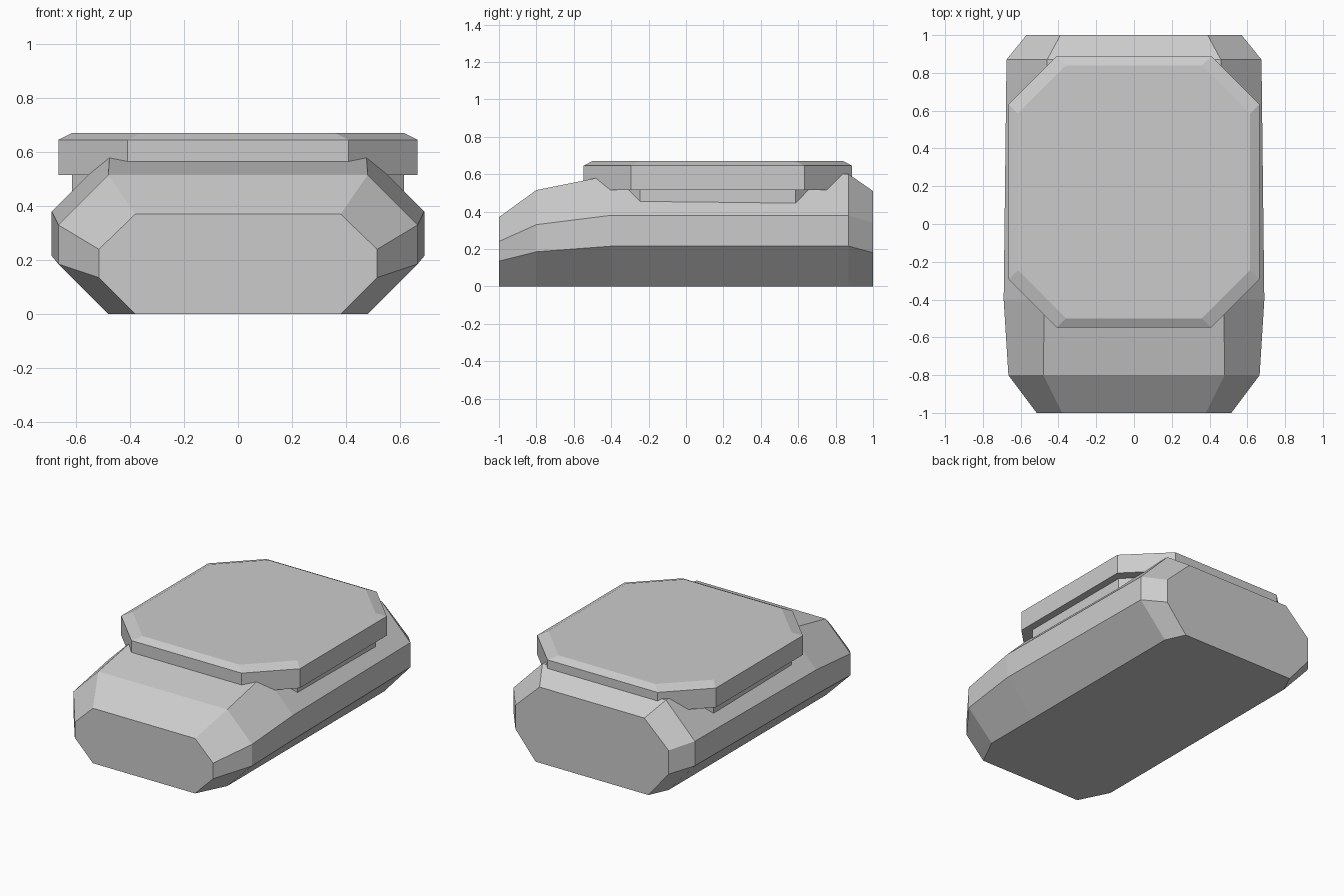
import bpy
import bmesh

cube = bpy.data.objects.get("Cube")
if cube:
    bpy.data.objects.remove(cube, do_unlink=True)

grey = bpy.data.materials.new("plain_grey")
grey.use_nodes = True
colour = (0.6, 0.6, 0.6, 1)
grey.diffuse_color = colour
grey.node_tree.nodes["Principled BSDF"].inputs["Base Color"].default_value = colour


def loft(name, rings):
    """Skin a closed, capped solid through rings of equal point count."""
    bm = bmesh.new()
    loops = [[bm.verts.new(p) for p in ring] for ring in rings]
    count = len(loops[0])
    for a, b in zip(loops, loops[1:]):
        for i in range(count):
            j = (i + 1) % count
            bm.faces.new((a[i], a[j], b[j], b[i]))
    bm.faces.new(loops[0])
    bm.faces.new(loops[-1])
    bmesh.ops.recalc_face_normals(bm, faces=bm.faces)
    mesh = bpy.data.meshes.new(name)
    bm.to_mesh(mesh)
    bm.free()
    mesh.materials.append(grey)
    obj = bpy.data.objects.new(name, mesh)
    bpy.context.collection.objects.link(obj)
    return obj


def hull_ring(y, base_x, side_x, low_z, high_z, top_x, top_z):
    """Eight-sided cross-section, mirrored about the centre."""
    half = [(base_x, 0), (side_x, low_z), (side_x, high_z), (top_x, top_z)]
    outline = half + [(-x, z) for x, z in reversed(half)]
    return [(x, y, z) for x, z in outline]


def clipped_ring(half_x, half_y, cut, z, centre_y=0.17):
    """Rectangle with clipped corners, lying flat at height z."""
    a, b = half_x - cut, half_y - cut
    quarter = [(half_x, b), (a, half_y)]
    right = [(x, -y) for x, y in reversed(quarter)] + quarter
    outline = right + [(-x, -y) for x, y in right]
    return [(x, y + centre_y, z) for x, y in outline]


# Faceted hull: nose, shoulder, long body, tail
loft("hull", [
    hull_ring(-1.0, 0.38, 0.515, 0.135, 0.24, 0.38, 0.37),
    hull_ring(-0.8, 0.48, 0.665, 0.185, 0.33, 0.48, 0.515),
    hull_ring(-0.4, 0.48, 0.69, 0.215, 0.38, 0.475, 0.595),
    hull_ring(0.87, 0.48, 0.675, 0.215, 0.38, 0.46, 0.6),
    hull_ring(1.0, 0.42, 0.57, 0.18, 0.34, 0.39, 0.51),
])

# Narrow neck sunk into the hull
loft("neck", [clipped_ring(0.615, 0.67, 0.255, z) for z in (0.42, 0.53)])

# Overhanging top plate with a bevelled rim
loft("top_plate", [
    clipped_ring(0.665, 0.718, 0.255, 0.515),
    clipped_ring(0.665, 0.718, 0.255, 0.645),
    clipped_ring(0.615, 0.67, 0.255, 0.67),
])
